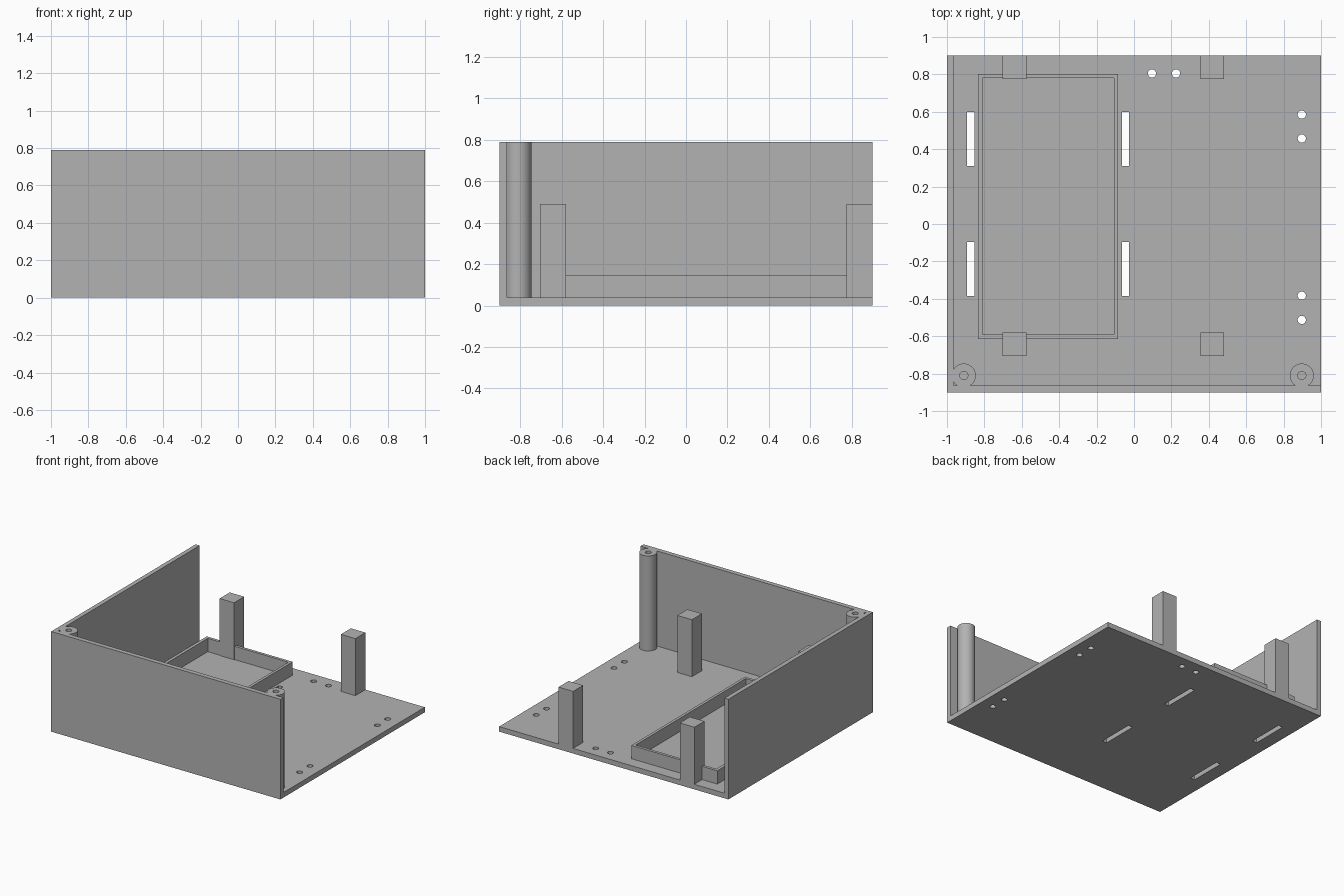
import bpy
import bmesh
from math import radians

if "Cube" in bpy.data.objects:
    bpy.data.objects.remove(bpy.data.objects["Cube"])

FLOOR, TOP, POST_TOP, RIM_TOP = 0.04, 0.79, 0.49, 0.145

grey = bpy.data.materials.new("plain grey")
grey.use_nodes = True
grey.diffuse_color = (0.45, 0.45, 0.45, 1)
grey.node_tree.nodes["Principled BSDF"].inputs["Base Color"].default_value = grey.diffuse_color


def prism(name, outline, z0, z1):
    """Extrude a flat outline from z0 to z1."""
    mesh = bpy.data.meshes.new(name)
    bm = bmesh.new()
    face = bm.faces.new([bm.verts.new((x, y, z0)) for x, y in outline])
    top = bmesh.ops.extrude_face_region(bm, geom=[face])["geom"]
    moved = [v for v in top if isinstance(v, bmesh.types.BMVert)]
    bmesh.ops.translate(bm, verts=moved, vec=(0, 0, z1 - z0))
    bmesh.ops.recalc_face_normals(bm, faces=bm.faces)
    bm.to_mesh(mesh)
    bm.free()
    mesh.materials.append(grey)
    obj = bpy.data.objects.new(name, mesh)
    bpy.context.collection.objects.link(obj)
    return obj


def box(name, x0, x1, y0, y1, z0, z1):
    return prism(name, [(x0, y0), (x1, y0), (x1, y1), (x0, y1)], z0, z1)


def cylinder(name, x, y, radius, z0, z1, sides):
    bpy.ops.mesh.primitive_cylinder_add(vertices=sides, radius=radius, depth=z1 - z0,
                                        location=(x, y, (z0 + z1) / 2))
    obj = bpy.context.object
    obj.name = name
    obj.data.materials.append(grey)
    return obj


def combine(target, tool, operation):
    """Apply a boolean and discard the tool object."""
    tool.hide_render = True
    mod = target.modifiers.new(operation, "BOOLEAN")
    mod.operation, mod.object, mod.solver = operation, tool, "EXACT"
    bpy.context.view_layer.objects.active = target
    bpy.ops.object.modifier_apply(modifier=mod.name)
    bpy.data.objects.remove(tool)


# Floor plate with its through holes and tie slots
floor = box("floor_plate", -1, 1, -0.9, 0.9, 0, FLOOR)
for x, y in [(0.096, 0.805), (0.225, 0.805), (0.897, 0.585), (0.897, 0.457),
             (0.897, -0.383), (0.897, -0.513)]:
    combine(floor, cylinder("hole_cutter", x, y, 0.022, -0.1, 0.1, 24), "DIFFERENCE")
for x in (-0.873, -0.046):
    for y in (0.455, -0.24):
        combine(floor, box("slot_cutter", x - 0.019, x + 0.019, y - 0.145, y + 0.145, -0.1, 0.1),
                "DIFFERENCE")

# Front and side walls, merged with the screw pillars
walls = prism("walls", [(-1, -0.9), (1, -0.9), (1, -0.863), (-0.965, -0.863),
                        (-0.965, 0.9), (-1, 0.9)], FLOOR, TOP)
pillars = [(-0.91, -0.81), (0.897, -0.81)]
for x, y in pillars:
    combine(walls, cylinder("screw_pillar", x, y, 0.064, FLOOR, TOP, 48), "UNION")
for x, y in pillars:
    combine(walls, cylinder("screw_cutter", x, y, 0.022, FLOOR + 0.01, TOP + 0.1, 24), "DIFFERENCE")

# Raised rim of the tray
rim = box("tray_rim", -0.835, -0.085, -0.615, 0.803, FLOOR, RIM_TOP)
combine(rim, box("rim_cutter", -0.81, -0.107, -0.592, 0.78, FLOOR - 0.1, RIM_TOP + 0.1), "DIFFERENCE")

# Four square support posts
for side, x in (("right", -0.703), ("left", 0.355)):
    for end, y in (("front", -0.705), ("back", 0.775)):
        box(f"{end}_{side}_post", x, x + 0.127, y, y + 0.125, FLOOR, POST_TOP)

# Smooth the round surfaces, keep the corners crisp
for obj in (floor, walls):
    bpy.ops.object.select_all(action="DESELECT")
    obj.select_set(True)
    bpy.context.view_layer.objects.active = obj
    bpy.ops.object.shade_smooth_by_angle(angle=radians(30))
